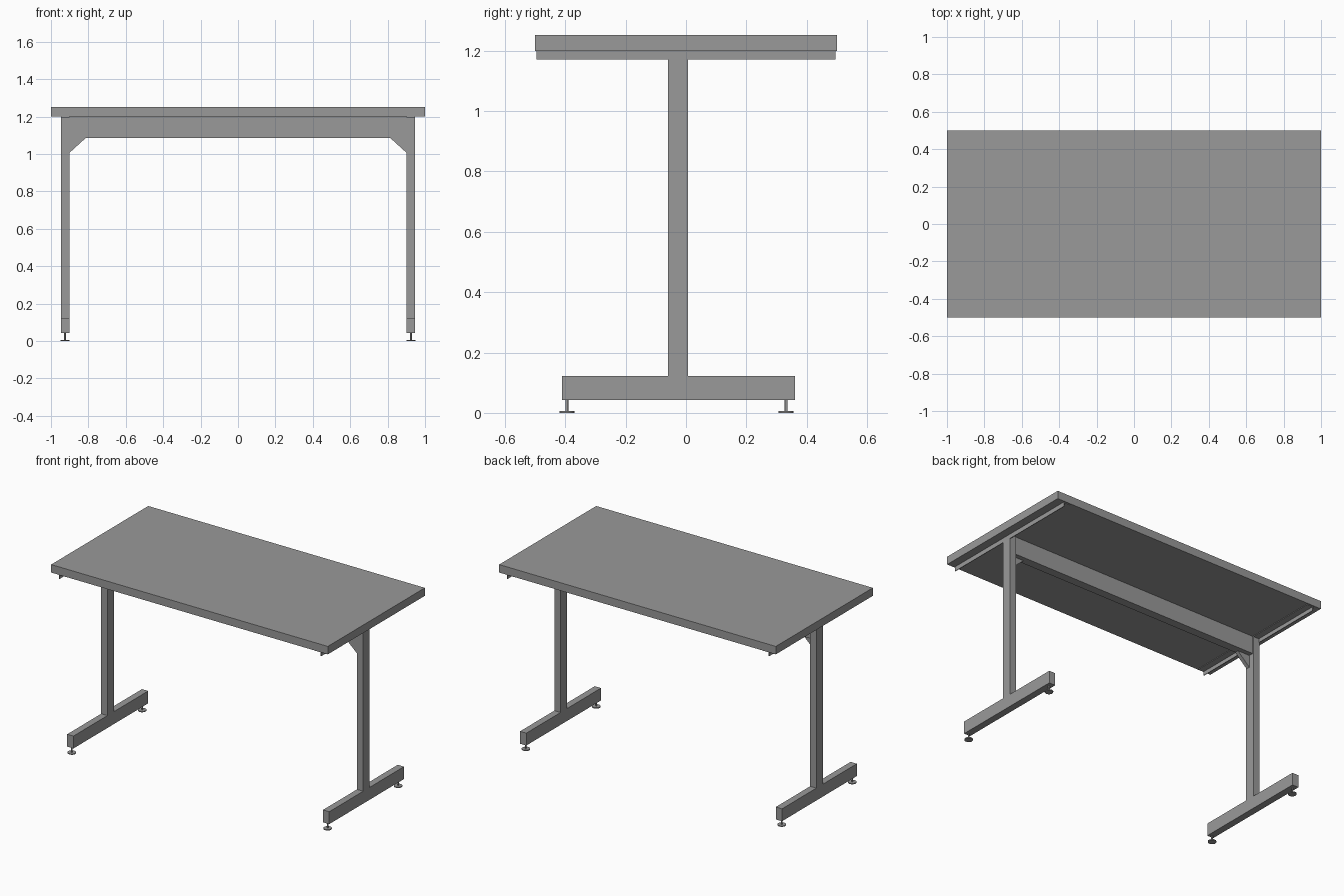
import bpy, bmesh

if "Cube" in bpy.data.objects:
    bpy.data.objects.remove(bpy.data.objects["Cube"])

# Dark grey finish shared by every part
finish = bpy.data.materials.new("dark_grey")
finish.diffuse_color = (0.32, 0.32, 0.32, 1)
finish.use_nodes = True
finish.node_tree.nodes["Principled BSDF"].inputs["Base Color"].default_value = finish.diffuse_color


def make_object(name, bm):
    bmesh.ops.recalc_face_normals(bm, faces=bm.faces)
    mesh = bpy.data.meshes.new(name)
    bm.to_mesh(mesh)
    bm.free()
    mesh.materials.append(finish)
    obj = bpy.data.objects.new(name, mesh)
    bpy.context.collection.objects.link(obj)
    return obj


def prism(name, profile, y0, y1):
    """Extrude an (x, z) profile along y."""
    bm = bmesh.new()
    face = bm.faces.new([bm.verts.new((x, y0, z)) for x, z in profile])
    new = bmesh.ops.extrude_face_region(bm, geom=[face])["geom"]
    verts = [v for v in new if isinstance(v, bmesh.types.BMVert)]
    bmesh.ops.translate(bm, verts=verts, vec=(0, y1 - y0, 0))
    bm.faces.ensure_lookup_table()
    return make_object(name, bm)


def box(name, x0, x1, y0, y1, z0, z1):
    return prism(name, [(x0, z0), (x1, z0), (x1, z1), (x0, z1)], y0, y1)


def cylinder(name, x, y, z0, z1, radius, sides=24):
    bpy.ops.mesh.primitive_cylinder_add(vertices=sides, radius=radius, depth=z1 - z0,
                                        location=(x, y, (z0 + z1) / 2))
    obj = bpy.context.object
    obj.name = name
    obj.data.materials.append(finish)
    bpy.ops.object.shade_smooth_by_angle()
    return obj


# Table top and the long cross beam beneath it
box("table_top", -1, 1, -0.501, 0.501, 1.2, 1.252)
box("cross_beam", -0.903, 0.903, -0.055, 0.0, 1.085, 1.2)

for side, s in (("left", -1), ("right", 1)):
    # Column and foot bar
    x0, x1 = sorted((s * 0.902, s * 0.947))
    box(side + "_column", x0, x1, -0.06, 0.007, 0.123, 1.2)
    box(side + "_foot_bar", x0, x1, -0.411, 0.361, 0.042, 0.123)

    # Angle bracket carrying the top
    angle = [(0.947, 1.2), (0.947, 1.171), (0.943, 1.171),
             (0.943, 1.196), (0.902, 1.196), (0.902, 1.2)]
    prism(side + "_top_bracket", [(s * x, z) for x, z in angle], -0.495, 0.495)

    # Triangular gusset between column and beam
    gusset = [(0.903, 1.005), (0.903, 1.085), (0.815, 1.085)]
    prism(side + "_gusset", [(s * x, z) for x, z in gusset], -0.055, -0.03)

    # Levelling feet
    for end, y in (("front", -0.395), ("back", 0.332)):
        cylinder(f"{side}_{end}_leveller_stem", s * 0.925, y, 0.005, 0.045, 0.005, 16)
        cylinder(f"{side}_{end}_leveller_pad", s * 0.925, y, 0.0, 0.006, 0.025)
